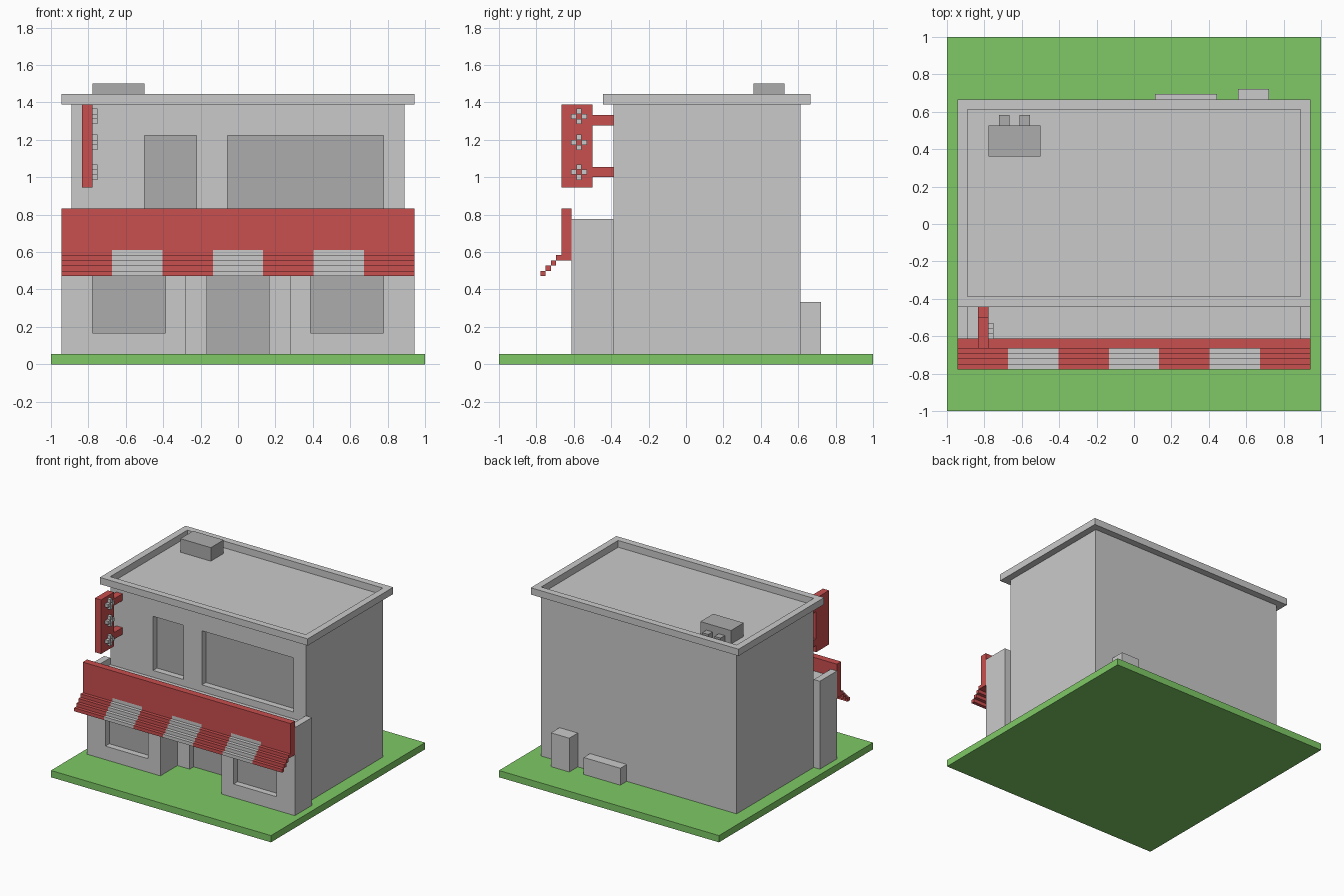
import bpy, bmesh

if "Cube" in bpy.data.objects:
    bpy.data.objects.remove(bpy.data.objects["Cube"])

U = 1 / 36  # small module that the whole model is laid out on


def lin(c):
    c /= 255
    return c / 12.92 if c <= 0.04045 else ((c + 0.055) / 1.055) ** 2.4


def material(name, r, g, b):
    m = bpy.data.materials.new(name)
    m.diffuse_color = (lin(r), lin(g), lin(b), 1)
    m.use_nodes = True
    m.node_tree.nodes["Principled BSDF"].inputs["Base Color"].default_value = m.diffuse_color
    return m


LIGHT = material("light_grey", 202, 202, 202)
DARK = material("dark_grey", 172, 172, 172)
RED = material("red", 201, 78, 78)
GREEN = material("green", 126, 201, 102)


def boxes(name, mat, *spans):
    """One object made of boxes, each (x0, x1, y0, y1, z0, z1) in modules."""
    bm = bmesh.new()
    for x0, x1, y0, y1, z0, z1 in spans:
        vs = bmesh.ops.create_cube(bm, size=1)["verts"]
        for v in vs:
            v.co.x = U * (x1 if v.co.x > 0 else x0)
            v.co.y = U * (y1 if v.co.y > 0 else y0)
            v.co.z = U * (z1 if v.co.z > 0 else z0)
    me = bpy.data.meshes.new(name)
    bm.to_mesh(me)
    bm.free()
    me.materials.append(mat)
    ob = bpy.data.objects.new(name, me)
    bpy.context.collection.objects.link(ob)
    return ob


def carve(ob, *spans):
    """Cut boxes out of an object."""
    cutter = boxes("cutter", LIGHT, *spans)
    cutter.hide_render = True
    mod = ob.modifiers.new("cut", "BOOLEAN")
    mod.operation, mod.solver, mod.object = "DIFFERENCE", "EXACT", cutter
    bpy.context.view_layer.update()
    dep = bpy.context.evaluated_depsgraph_get()
    me = bpy.data.meshes.new_from_object(ob.evaluated_get(dep))
    ob.modifiers.clear()
    ob.data = me
    bpy.data.objects.remove(cutter)


def openings(ob, front, items):
    """Carve recesses two modules deep and set a dark pane at the back."""
    carve(ob, *[(x0, x1, front - 1, front + 2, z0, z1) for _, x0, x1, z0, z1 in items])
    for name, x0, x1, z0, z1 in items:
        boxes(name, DARK, (x0, x1, front + 1.85, front + 2, z0, z1))


# Lawn
boxes("lawn", GREEN, (-36, 36, -36, 36, 0, 2))

# Main building with upper windows and door
body = boxes("main_building", LIGHT, (-32, 32, -14, 22, 2, 50))
openings(body, -14, [
    ("upper_window_small", -18, -8, 28, 44),
    ("upper_window_large", -2, 28, 28, 44),
    ("door", -6, 6, 1.99, 20),
])

# Roof rim
rim = boxes("roof_rim", LIGHT, (-34, 34, -16, 24, 50, 52))
carve(rim, (-32, 32, -14, 22, 49, 53))

# Shop front with entrance recess, lowered roof and windows
shop = boxes("shop_front", LIGHT, (-34, 34, -22, -14, 2, 28))
carve(shop, (-10, 10, -23, -13, 1, 20))
carve(shop, (-32, 32, -23, -13, 26, 29))
openings(shop, -22, [
    ("shop_window_left", -28, -14, 6, 20),
    ("shop_window_right", 14, 28, 6, 20),
])

# Fascia board over the shop
boxes("fascia_board", RED, (-34, 34, -24, -22, 22, 30))

# Striped stepped awning: seven bands of five steps
W = 68 / 7
red_steps, grey_steps = [], []
for i in range(7):
    x0 = -34 + i * W
    for k in range(5):
        back = -22 if k < 2 else -23 - k
        step = (x0, x0 + W, -24 - k, back, 21 - k, 22 - k)
        (grey_steps if i % 2 else red_steps).append(step)
boxes("awning_red_bands", RED, *red_steps)
boxes("awning_grey_bands", LIGHT, *grey_steps)

# Hanging blade sign with brackets and plain dot ornaments
boxes("blade_sign", RED, (-30, -28, -24, -18, 34, 50))
boxes("blade_sign_brackets", RED, *[(-30, -28, -18, -14, z, z + 2) for z in (36, 46)])
dots = []
for z in (37, 42.7, 47.7):
    for dy, dz in ((0, 1), (0, -1), (1, 0), (-1, 0)):
        y = -20.6 + dy
        dots.append((-28, -27, y - 0.5, y + 0.5, z + dz - 0.5, z + dz + 0.5))
boxes("blade_sign_dots", LIGHT, *dots)

# Roof unit with two small vents behind it
boxes("roof_unit", DARK, (-28, -18, 13, 19, 50, 54))
boxes("roof_unit_vents", DARK, *[(x, x + 2, 19, 21, 50, 52) for x in (-26, -22)])

# Utility boxes on the back wall
boxes("tall_utility_box", LIGHT, (20, 26, 22, 26, 2, 12))
boxes("low_utility_box", LIGHT, (4, 16, 22, 25, 2, 7))
